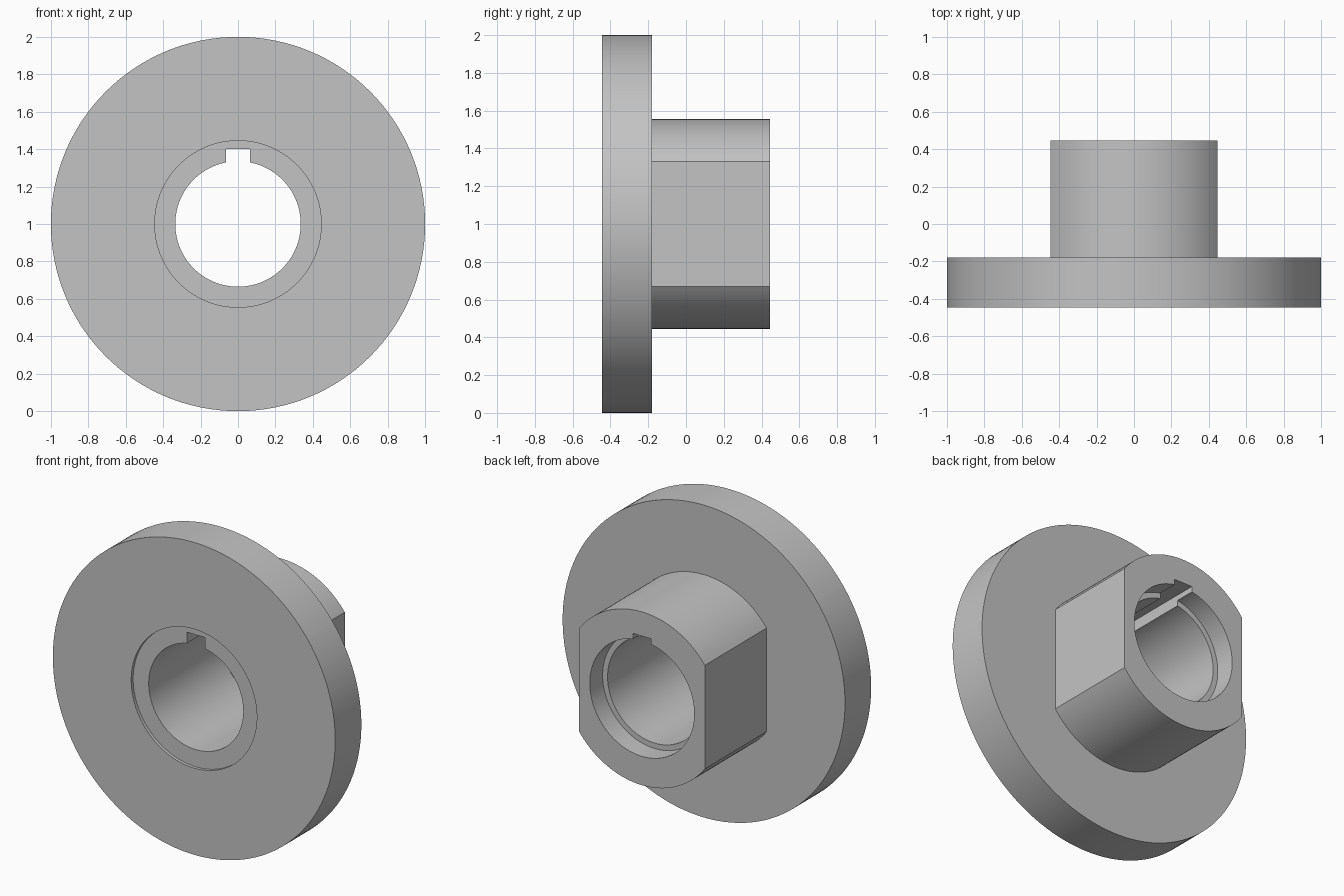
import bpy
import bmesh
from math import acos, cos, pi, radians, sin
from mathutils import Vector

default = bpy.data.objects.get("Cube")
if default:
    bpy.data.objects.remove(default, do_unlink=True)

FRONT, STEP, BACK = -0.445, -0.18, 0.445
FLANGE_R, HUB_R, FLAT_X = 1.0, 0.555, 0.445
BORE_R, RECESS_R, COUNTERBORE_R = 0.335, 0.445, 0.37
RECESS_Y, COUNTERBORE_Y = FRONT + 0.02, BACK - 0.13
CENTRE_Z = 1.0

grey = bpy.data.materials.new("steel grey")
grey.use_nodes = True
colour = (0.55, 0.55, 0.55, 1)
grey.diffuse_color = colour
grey.node_tree.nodes["Principled BSDF"].inputs["Base Color"].default_value = colour


def make_object(name, bm):
    bmesh.ops.recalc_face_normals(bm, faces=bm.faces)
    mesh = bpy.data.meshes.new(name)
    bm.to_mesh(mesh)
    bm.free()
    mesh.materials.append(grey)
    obj = bpy.data.objects.new(name, mesh)
    bpy.context.collection.objects.link(obj)
    return obj


# Closed section around the y axis: (radius, y, whether the side flats trim it)
profile = [
    (FLANGE_R, FRONT, False), (FLANGE_R, STEP, False),
    (HUB_R, STEP, True), (HUB_R, BACK, True),
    (COUNTERBORE_R, BACK, False), (COUNTERBORE_R, COUNTERBORE_Y, False),
    (BORE_R, COUNTERBORE_Y, False), (BORE_R, RECESS_Y, False),
    (RECESS_R, RECESS_Y, False), (RECESS_R, FRONT, False),
]

# Even steps plus the exact corners of the two side flats
corner = acos(FLAT_X / HUB_R)
angles = [2 * pi * i / 128 for i in range(128)]
angles = sorted(angles + [corner, pi - corner, pi + corner, 2 * pi - corner])

# Flange and flatted hub in one turned body
bm = bmesh.new()
rings = []
for a in angles:
    ring = []
    for r, y, trimmed in profile:
        x = r * cos(a)
        if trimmed:
            x = max(-FLAT_X, min(FLAT_X, x))
        ring.append(bm.verts.new((x, y, CENTRE_Z + r * sin(a))))
    rings.append(ring)
for i, ring in enumerate(rings):
    following = rings[(i + 1) % len(rings)]
    for j in range(len(profile)):
        k = (j + 1) % len(profile)
        bm.faces.new((ring[j], ring[k], following[k], following[j]))
body = make_object("flanged_hub", bm)

# Keyway slot through the top of the bore
bm = bmesh.new()
bmesh.ops.create_cube(bm, size=1)
bmesh.ops.scale(bm, vec=Vector((0.13, 1.2, 0.2)), verts=bm.verts)
bmesh.ops.translate(bm, vec=Vector((0, 0, CENTRE_Z + 0.3)), verts=bm.verts)
cutter = make_object("keyway_cutter", bm)
cutter.hide_render = True

cut = body.modifiers.new("keyway", "BOOLEAN")
cut.operation = "DIFFERENCE"
cut.solver = "EXACT"
cut.object = cutter

bpy.ops.object.select_all(action="DESELECT")
body.select_set(True)
bpy.context.view_layer.objects.active = body
bpy.ops.object.modifier_apply(modifier=cut.name)
bpy.data.objects.remove(cutter, do_unlink=True)
bpy.ops.object.shade_smooth_by_angle(angle=radians(25))
